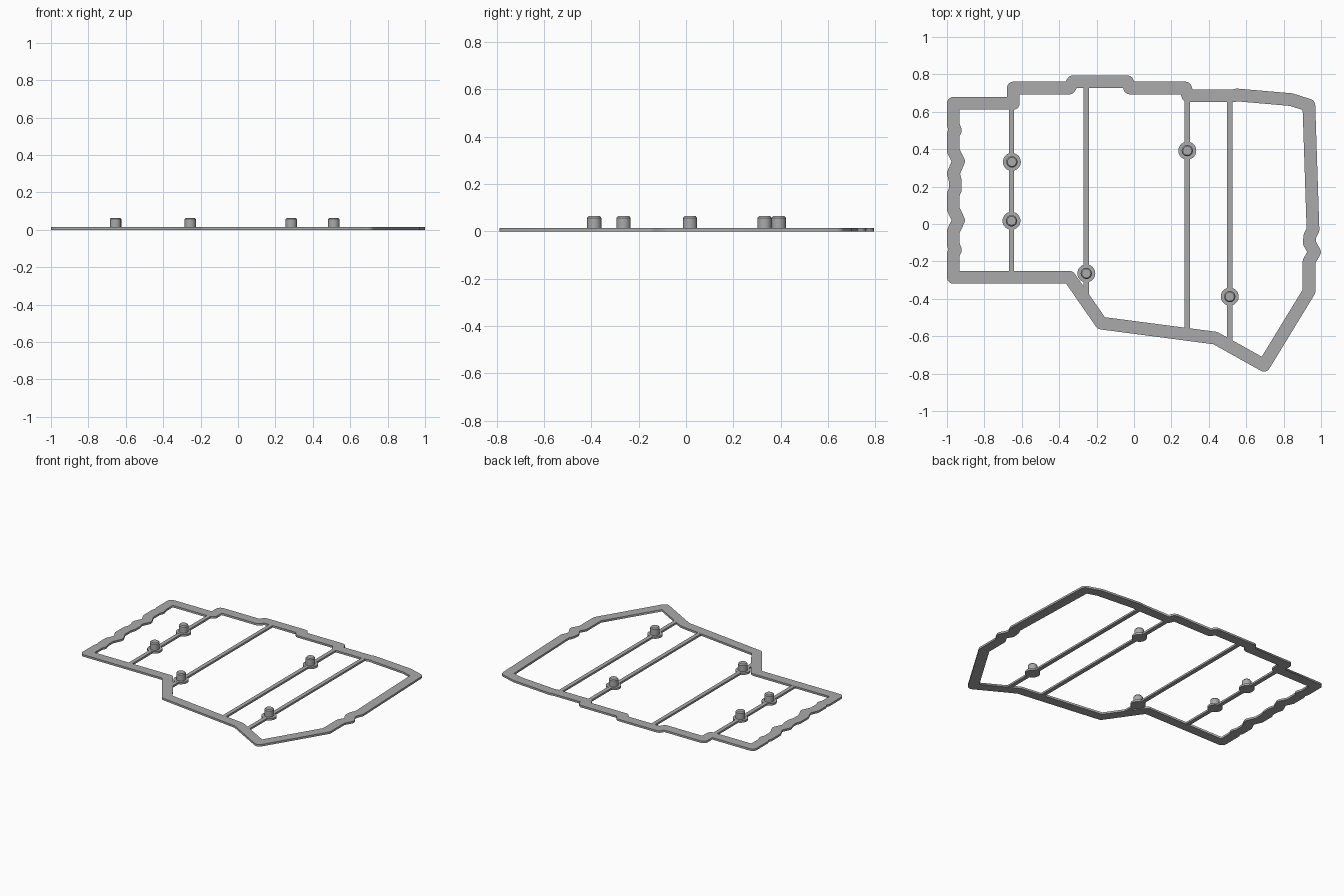
import bpy
import bmesh
from math import atan2, tan, pi
from mathutils import Vector, Matrix

cube = bpy.data.objects.get("Cube")
if cube:
    bpy.data.objects.remove(cube)

THICK = 0.014
HALF_BAND = 0.034

grey = bpy.data.materials.new("plain grey")
grey.use_nodes = True
grey.diffuse_color = (0.4, 0.4, 0.4, 1)
grey.node_tree.nodes["Principled BSDF"].inputs["Base Color"].default_value = (0.4, 0.4, 0.4, 1)

# Centreline of the frame, clockwise from the front left corner
path = [Vector(p) for p in [
    (-.966, -.285), (-.966, -.16), (-.955, -.14), (-.966, -.11), (-.966, -.04),
    (-.938, .02), (-.966, .08), (-.966, .16), (-.955, .185), (-.955, .23),
    (-.966, .27), (-.938, .335), (-.966, .39), (-.966, .48), (-.955, .5), (-.966, .53),
    (-.966, .645), (-.645, .645), (-.645, .727), (-.345, .727), (-.327, .76),
    (-.035, .76), (-.022, .727), (.275, .727), (.288, .685), (.53, .685), (.55, .69),
    (.84, .665), (.935, .635), (.957, -.03), (.94, -.065), (.937, -.1),
    (.965, -.15), (.936, -.2), (.936, -.36), (.695, -.755), (.435, -.61),
    (-.175, -.53), (-.345, -.285)]]


def offset_loop(points, dist):
    """Offset a closed path to its left, rounding the outer side of each bend."""
    loop = []
    for i, p in enumerate(points):
        a = (p - points[i - 1]).normalized()
        b = (points[(i + 1) % len(points)] - p).normalized()
        turn = atan2(a.cross(b), a.dot(b))
        normal = Vector((-a.y, a.x)) * dist
        if turn * dist < 0:
            steps = max(1, round(abs(turn) / (pi / 12)))
            for k in range(steps + 1):
                loop.append(p + Matrix.Rotation(turn * k / steps, 2) @ normal)
        else:
            loop.append(p + normal - a * dist * tan(turn / 2))
    return loop


def finish(obj, smooth=False):
    obj.data.materials.clear()
    obj.data.materials.append(grey)
    bpy.ops.object.select_all(action='DESELECT')
    obj.select_set(True)
    bpy.context.view_layer.objects.active = obj
    if smooth:
        bpy.ops.object.shade_smooth_by_angle(angle=pi / 6)


# Flat rounded frame: filled outline with a hole, extruded
curve = bpy.data.curves.new("frame", 'CURVE')
curve.dimensions = '2D'
curve.fill_mode = 'BOTH'
curve.extrude = THICK / 2
for dist in (HALF_BAND, -HALF_BAND):
    pts = offset_loop(path, dist)
    spline = curve.splines.new('POLY')
    spline.points.add(len(pts) - 1)
    for sp, p in zip(spline.points, pts):
        sp.co = (p.x, p.y, 0, 1)
    spline.use_cyclic_u = True
frame = bpy.data.objects.new("frame", curve)
frame.location.z = THICK / 2
bpy.context.collection.objects.link(frame)
finish(frame)
bpy.ops.object.convert(target='MESH')

# Thin ribs spanning the frame from front to back
for i, (x, y0, y1) in enumerate([(-.655, -.27, .64), (-.255, -.4, .75),
                                 (.285, -.575, .68), (.512, -.63, .68)]):
    bpy.ops.mesh.primitive_cube_add(size=1, location=(x, (y0 + y1) / 2, THICK / 2))
    rib = bpy.context.object
    rib.name = f"rib_{i + 1}"
    rib.scale = (0.028, y1 - y0, THICK - 0.0006)
    finish(rib)


def lathe(name, x, y, rings, sides=32):
    """Solid of revolution from (radius, height) rings, capped at both ends."""
    bm = bmesh.new()
    loops = []
    for r, z in rings:
        loops.append([bm.verts.new(Matrix.Rotation(2 * pi * k / sides, 3, 'Z') @ Vector((r, 0, z)))
                      for k in range(sides)])
    for lo, hi in zip(loops, loops[1:]):
        for k in range(sides):
            n = (k + 1) % sides
            bm.faces.new((lo[k], lo[n], hi[n], hi[k]))
    bm.faces.new(loops[0][::-1])
    bm.faces.new(loops[-1])
    mesh = bpy.data.meshes.new(name)
    bm.to_mesh(mesh)
    bm.free()
    obj = bpy.data.objects.new(name, mesh)
    obj.location = (x, y, 0)
    bpy.context.collection.objects.link(obj)
    finish(obj, True)


# Locating pins, each on a round pad with a chamfered tip
for i, (x, y) in enumerate([(-.653, .332), (-.655, .017), (-.255, -.264),
                            (.285, .392), (.512, -.388)]):
    lathe(f"pin_{i + 1}", x, y, [(.048, 0), (.048, THICK), (.03, THICK),
                                 (.03, .057), (.024, .064)])
